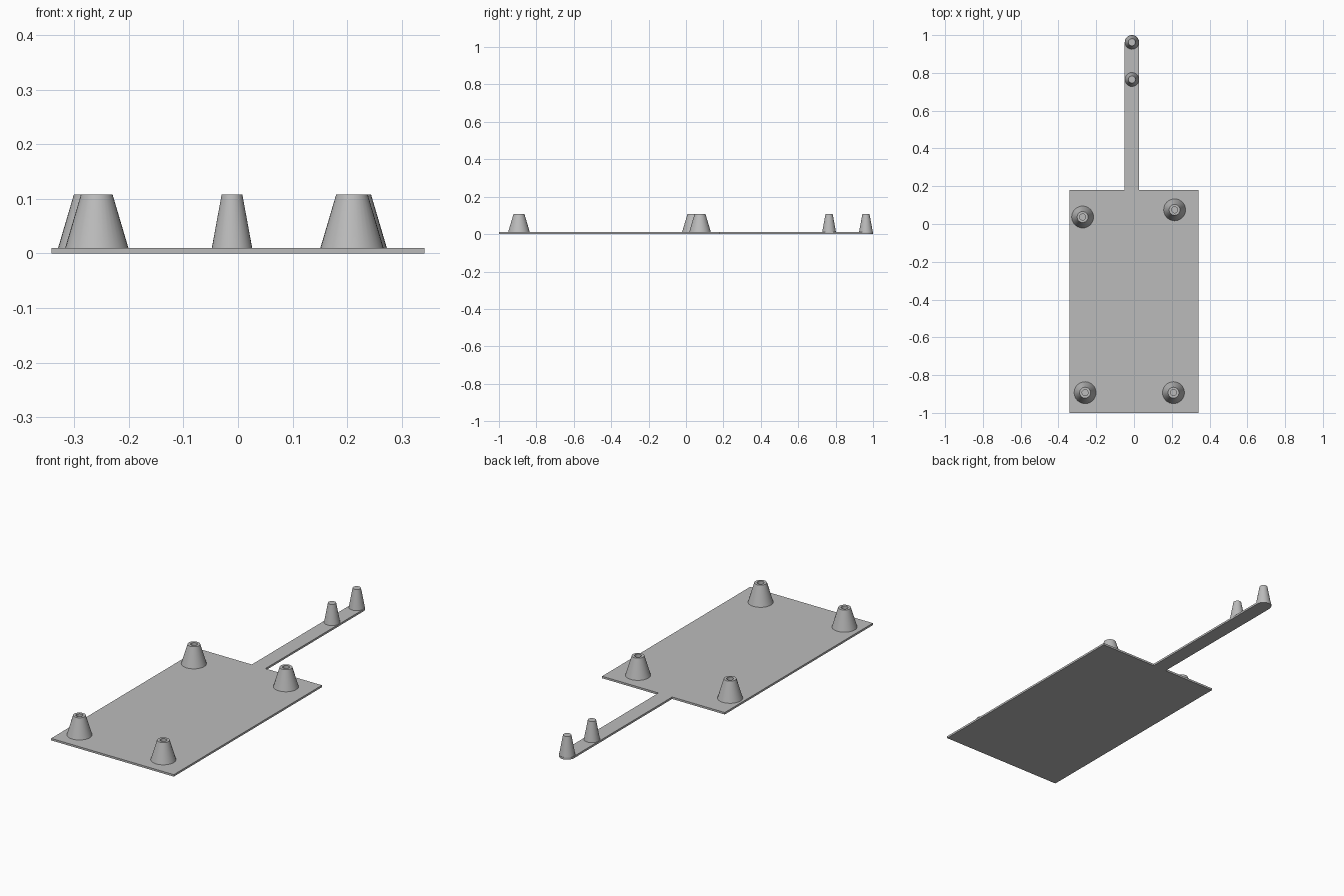
import bpy
import bmesh
from math import pi, cos, sin

cube = bpy.data.objects.get("Cube")
if cube:
    bpy.data.objects.remove(cube, do_unlink=True)

PLATE_TOP, POST_TOP = 0.01, 0.108
ARM_X, ARM_R, ARM_END = -0.011, 0.038, 0.962

grey = bpy.data.materials.new("plain_grey")
grey.use_nodes = True
colour = (0.5, 0.5, 0.5, 1)
grey.diffuse_color = colour
grey.node_tree.nodes["Principled BSDF"].inputs["Base Color"].default_value = colour


def finish(name, bm, location=(0, 0, 0)):
    bmesh.ops.recalc_face_normals(bm, faces=bm.faces)
    mesh = bpy.data.meshes.new(name)
    bm.to_mesh(mesh)
    bm.free()
    mesh.materials.append(grey)
    obj = bpy.data.objects.new(name, mesh)
    obj.location = location
    bpy.context.collection.objects.link(obj)
    bpy.ops.object.select_all(action="DESELECT")
    obj.select_set(True)
    bpy.context.view_layer.objects.active = obj
    bpy.ops.object.shade_smooth_by_angle(angle=pi / 6)


def post(name, x, y, base_r, top_r, bore_r=0, sides=32):
    """Tapered post standing on the plate, with an optional blind bore."""
    bm = bmesh.new()
    profile = [(base_r, PLATE_TOP), (top_r, POST_TOP)]
    if bore_r:
        profile += [(bore_r, POST_TOP), (bore_r, PLATE_TOP)]
    rings = [[bm.verts.new((r * cos(2 * pi * i / sides), r * sin(2 * pi * i / sides), z))
              for i in range(sides)] for r, z in profile]
    for a, b in zip(rings, rings[1:]):
        for i in range(sides):
            j = (i + 1) % sides
            bm.faces.new((a[i], a[j], b[j], b[i]))
    bm.faces.new(rings[-1])
    finish(name, bm, (x, y, 0))


# Base plate and round-ended arm as one extruded outline
outline = [(-0.342, 0.18), (-0.342, -1), (0.342, -1), (0.342, 0.18), (ARM_X + ARM_R, 0.18)]
outline += [(ARM_X + ARM_R * cos(pi * i / 16), ARM_END + ARM_R * sin(pi * i / 16))
            for i in range(17)]
outline.append((ARM_X - ARM_R, 0.18))
bm = bmesh.new()
face = bm.faces.new([bm.verts.new((x, y, 0)) for x, y in outline])
raised = bmesh.ops.extrude_face_region(bm, geom=[face], use_keep_orig=True)["geom"]
bmesh.ops.translate(bm, vec=(0, 0, PLATE_TOP),
                    verts=[v for v in raised if isinstance(v, bmesh.types.BMVert)])
finish("base_plate_with_arm", bm)

# Bored mounting posts on the plate
for name, x, y in (("front_right_post", -0.259, -0.893), ("front_left_post", 0.209, -0.893),
                   ("back_right_post", -0.272, 0.037), ("back_left_post", 0.215, 0.075)):
    post(name, x, y, 0.058, 0.029, 0.016)

# Solid slim posts on the arm
for name, y in (("inner_arm_post", 0.765), ("outer_arm_post", ARM_END)):
    post(name, ARM_X, y, 0.037, 0.019)
